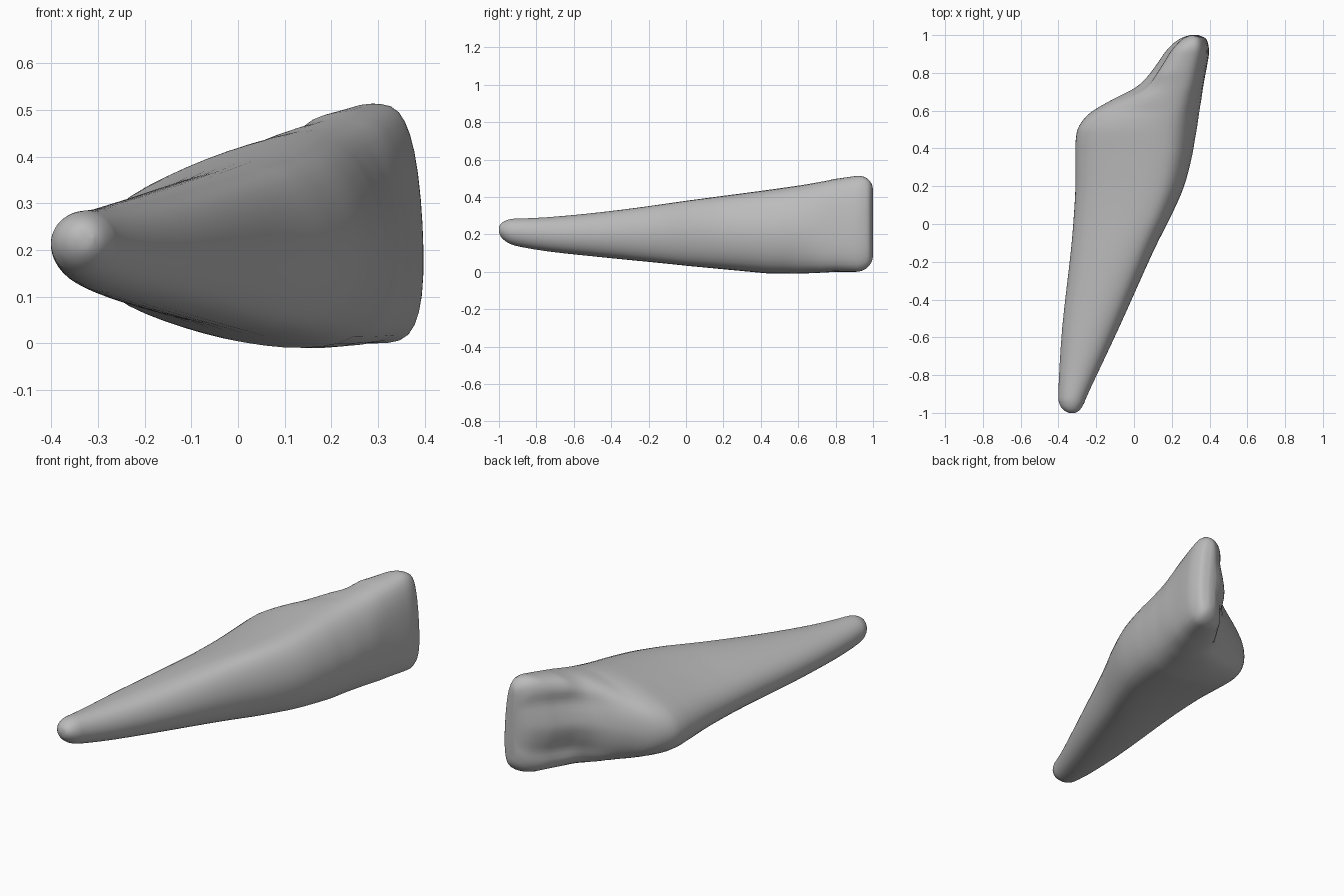
import bpy
import bmesh
from math import sin, cos, pi, sqrt
from mathutils import Vector

cube = bpy.data.objects.get("Cube")
if cube:
    bpy.data.objects.remove(cube, do_unlink=True)

# Half cross-sections (across, height), from the thin side to the broad side
ROUND = [(.5 - cos(pi * k / 8) / 2, sin(pi * k / 8)) for k in range(9)]
WEDGE = [(0, 0), (.03, .28), (.12, .52), (.3, .75), (.5, .92), (.7, 1), (.86, .92), (.96, .55), (1, 0)]
PLATE = [(.02, 0), (.07, .25), (.15, .5), (.15, .75), (.28, .93), (.55, 1), (.82, .93), (.96, .6), (1, 0)]

# Plan outline from the tip to the blunt end: y, thin side x, broad side x
OUTLINE = [
    (-1, -.345, -.31), (-.985, -.372, -.288), (-.95, -.395, -.265), (-.88, -.4, -.235),
    (-.55, -.38, -.08), (-.15, -.335, .1), (.05, -.318, .2), (.2, -.31, .265),
    (.35, -.31, .305), (.45, -.308, .323), (.52, -.29, .335), (.59, -.23, .345),
    (.66, -.115, .356), (.72, 0, .364), (.78, .065, .374), (.85, .118, .387), (.91, .16, .395),
    (.96, .21, .388), (.985, .25, .372), (1, .295, .335),
]


def clamp(value):
    return min(max(value, 0), 1)


def smooth_points(points, steps, closed):
    """Run a smooth curve through a list of vectors."""
    count = len(points)
    result = []
    for i in range(count if closed else count - 1):
        around = range(i - 1, i + 3)
        if closed:
            a, b, c, d = [points[k % count] for k in around]
        else:
            a, b, c, d = [points[min(max(k, 0), count - 1)] for k in around]
        for step in range(steps):
            t = step / steps
            result.append(b + (c - a) * t / 2 + (a - 2.5 * b + 2 * c - d / 2) * t**2
                          + (3 * b - a - 3 * c + d) * t**3 / 2)
    return result if closed else result + [points[-1]]


def height_range(y):
    """Sloping top and underside, both rounded in at the two ends."""
    low = .085 * max(.45 - y, 0) + .04 * clamp(-y) ** 6
    high = .385 + .14 * y + .04 * clamp(-y) ** 4
    overlap = clamp((abs(y) - .91) / .09)
    depth = .09 if y > 0 else .052
    inset = depth * (1 - sqrt(1 - overlap**2))
    return low + inset, high - inset


def section(y, thin_x, broad_x):
    """Blend the three profiles and mirror them into a closed ring."""
    low, high = height_range(y)
    middle, rise = (low + high) / 2, (high - low) / 2
    plate_share = clamp((y - .6) / .2)
    wedge_share = clamp(y + 1) * (1 - plate_share)
    round_share = 1 - plate_share - wedge_share
    half = [Vector(r) * round_share + Vector(w) * wedge_share + Vector(p) * plate_share
            for r, w, p in zip(ROUND, WEDGE, PLATE)]
    ring = half + [Vector((p.x, -p.y)) for p in half[-2:0:-1]]
    # The thin side droops, and the back leans over towards the thin side
    droop = .032 * clamp(y + .6) * (1 - plate_share)
    lean = .014 * clamp(y * 2)
    points = [Vector((thin_x + p.x * (broad_x - thin_x) - lean * p.y * p.x, y,
                      middle + p.y * rise - droop * (1 - p.x))) for p in ring]
    return smooth_points(points, 3, True)


# Loft the body along the outline
stations = smooth_points([Vector(point) for point in OUTLINE], 4, False)
bm = bmesh.new()
rings = [[bm.verts.new(point) for point in section(*station)] for station in stations]
for ring, following in zip(rings, rings[1:]):
    for i in range(len(ring)):
        bm.faces.new((ring[i - 1], ring[i], following[i], following[i - 1]))

# Close both blunt ends
caps = [bm.faces.new(ring) for ring in (rings[0], rings[-1])]
bmesh.ops.poke(bm, faces=caps)
bmesh.ops.recalc_face_normals(bm, faces=bm.faces)
for face in bm.faces:
    face.smooth = True

mesh = bpy.data.meshes.new("tapered_wedge")
bm.to_mesh(mesh)
bm.free()
body = bpy.data.objects.new("tapered_wedge", mesh)
bpy.context.collection.objects.link(body)

# Plain grey finish
grey = bpy.data.materials.new("plain_grey")
grey.use_nodes = True
colour = (.5, .5, .5, 1)
grey.diffuse_color = colour
grey.node_tree.nodes["Principled BSDF"].inputs["Base Color"].default_value = colour
mesh.materials.append(grey)
